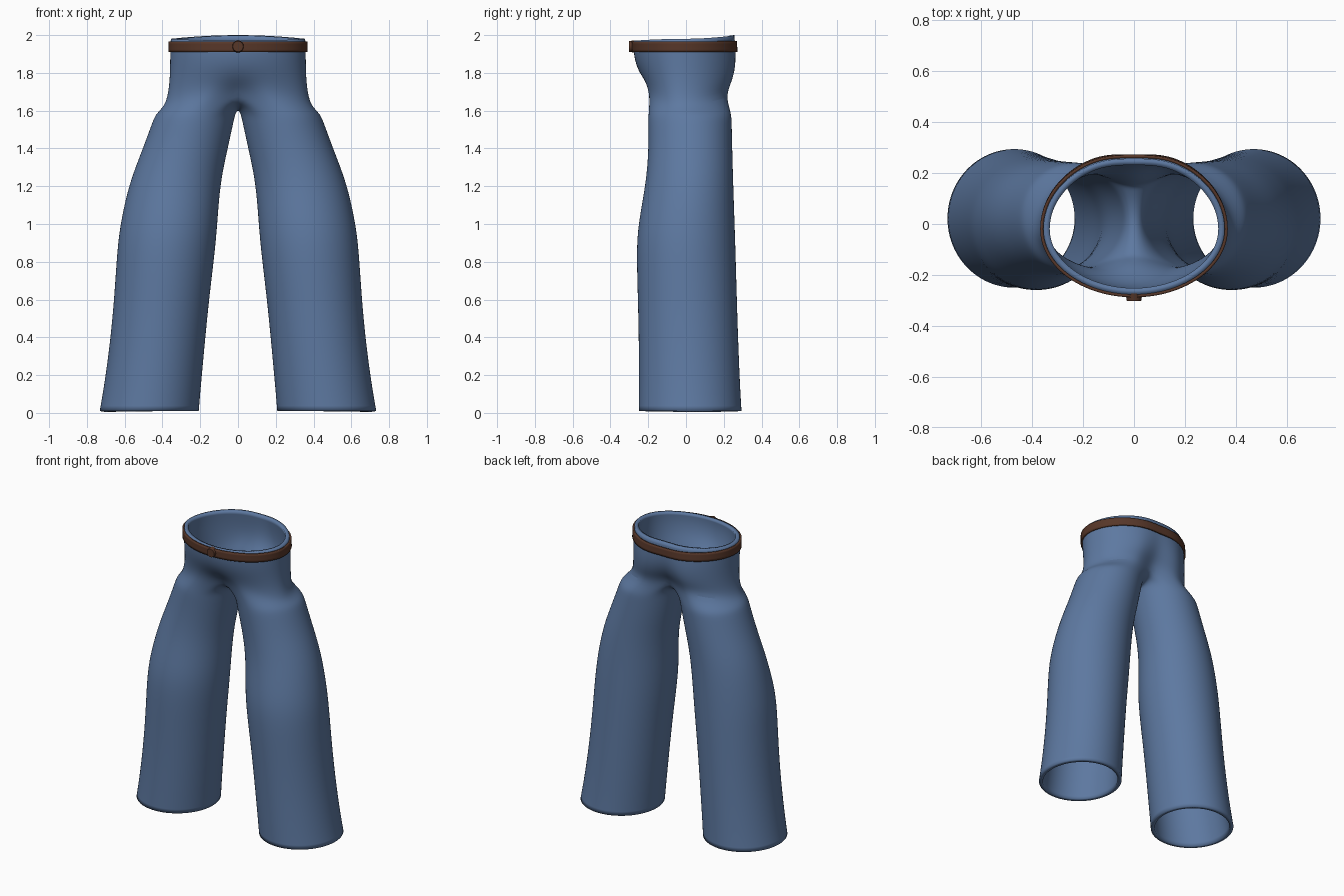
import bpy, bmesh
from math import sin, cos, pi, exp, radians
from mathutils import Matrix

if "Cube" in bpy.data.objects:
    bpy.data.objects.remove(bpy.data.objects["Cube"])

ARC, CROTCH = 16, 8          # segments around the outer half and the crotch
RING = ARC + CROTCH


def material(name, colour):
    mat = bpy.data.materials.new(name)
    mat.use_nodes = True
    mat.diffuse_color = (*colour, 1)
    bsdf = mat.node_tree.nodes["Principled BSDF"]
    bsdf.inputs["Base Color"].default_value = (*colour, 1)
    bsdf.inputs["Roughness"].default_value = 0.8
    return mat


def make_object(name, bm, mat):
    mesh = bpy.data.meshes.new(name)
    bm.to_mesh(mesh)
    bm.free()
    mesh.materials.append(mat)
    obj = bpy.data.objects.new(name, mesh)
    bpy.context.collection.objects.link(obj)
    bpy.ops.object.select_all(action="DESELECT")
    obj.select_set(True)
    bpy.context.view_layer.objects.active = obj
    bpy.ops.object.shade_smooth_by_angle(angle=radians(50))
    return obj


def half_arc(z_front, z_side, z_back, width, front, back, dent_front, dent_back):
    """Left half of a hip section, front centre to back centre."""
    points = []
    for i in range(ARC + 1):
        a = -pi / 2 + pi * i / ARC
        s = sin(a)
        x = width * cos(a) if 0 < i < ARC else 0
        end, z_end, dent = (back, z_back, dent_back) if s > 0 else (front, z_front, dent_front)
        y = -0.02 + (end + 0.02) * abs(s)
        y -= dent * exp(-(x / 0.09) ** 2) * (1 if s > 0 else -1)
        points.append((x, y, z_side + (z_end - z_side) * s * s))
    return points


def leg_ring(z, inner, outer, front, back):
    cx, cy = (inner + outer) / 2, (front + back) / 2
    rx, ry = (outer - inner) / 2, (back - front) / 2
    angles = [2 * pi * (i / RING - 1 / 3) for i in range(RING)]
    return [(cx + rx * cos(a), cy + ry * sin(a), z) for a in angles]


def add_row(bm, points):
    return [bm.verts.new(p) for p in points]


def loft(bm, upper, lower, closed=False):
    n = len(upper)
    for i in range(n if closed else n - 1):
        k = (i + 1) % n
        bm.faces.new((upper[i], lower[i], lower[k], upper[k]))


def finish(obj, thickness, offset):
    mirror = obj.modifiers.new("Mirror", "MIRROR")
    mirror.use_clip = True
    subdivide = obj.modifiers.new("Smooth", "SUBSURF")
    subdivide.levels = subdivide.render_levels = 2
    shell = obj.modifiers.new("Cloth", "SOLIDIFY")
    shell.thickness, shell.offset = thickness, offset


denim = material("denim blue", (0.11, 0.19, 0.355))
leather = material("leather brown", (0.095, 0.038, 0.022))

# Hip sections: front, side and back heights, half width, front, back, dents
hips = [
    (1.97, 1.98, 2.0, .358, -.278, .268, 0, .012),
    (1.91, 1.91, 1.91, .361, -.28, .282, 0, .02),
    (1.83, 1.82, 1.83, .361, -.264, .288, 0, .035),
    (1.76, 1.71, 1.76, .367, -.23, .275, .01, .055),
    (1.69, 1.625, 1.69, .388, -.215, .24, .07, .08),
]
# Leg sections: height, inner, outer, front, back
legs = [
    (1.585, .012, .436, -.2, .242),
    (1.54, .022, .455, -.202, .244),
    (1.4, .052, .505, -.2, .247),
    (1.22, .092, .578, -.213, .252),
    (1.0, .107, .626, -.256, .26),
    (.85, .12, .643, -.265, .265),
    (.6, .151, .658, -.257, .272),
    (.35, .175, .682, -.252, .28),
    (.12, .196, .715, -.252, .29),
    (.01, .205, .735, -.253, .297),
]

# Trousers: hips, crotch seam and one leg, mirrored
bm = bmesh.new()
row = add_row(bm, half_arc(*hips[0]))
for section in hips[1:]:
    lower = add_row(bm, half_arc(*section))
    loft(bm, row, lower)
    row = lower
start, end = row[-1].co.copy(), row[0].co.copy()
for i in range(1, CROTCH):
    p = start.lerp(end, i / CROTCH)
    row.append(bm.verts.new((0, p.y, p.z - 0.085 * sin(pi * i / CROTCH))))
for section in legs:
    lower = add_row(bm, leg_ring(*section))
    loft(bm, row, lower, closed=True)
    row = lower
finish(make_object("trousers", bm, denim), 0.025, -1)

# Belt band following the waist
bm = bmesh.new()
rows = [add_row(bm, half_arc(z, z, z, .362, -.281, y, 0, d))
        for z, y, d in ((1.967, .275, .014), (1.91, .283, .02))]
loft(bm, *rows)
finish(make_object("belt", bm, leather), 0.012, 0.4)

# Round front button
bm = bmesh.new()
bmesh.ops.create_cone(bm, cap_ends=True, segments=24, radius1=.033, radius2=.028, depth=.03,
                      matrix=Matrix.Translation((0, -.287, 1.94)) @ Matrix.Rotation(pi / 2, 4, "X"))
make_object("button", bm, leather)
